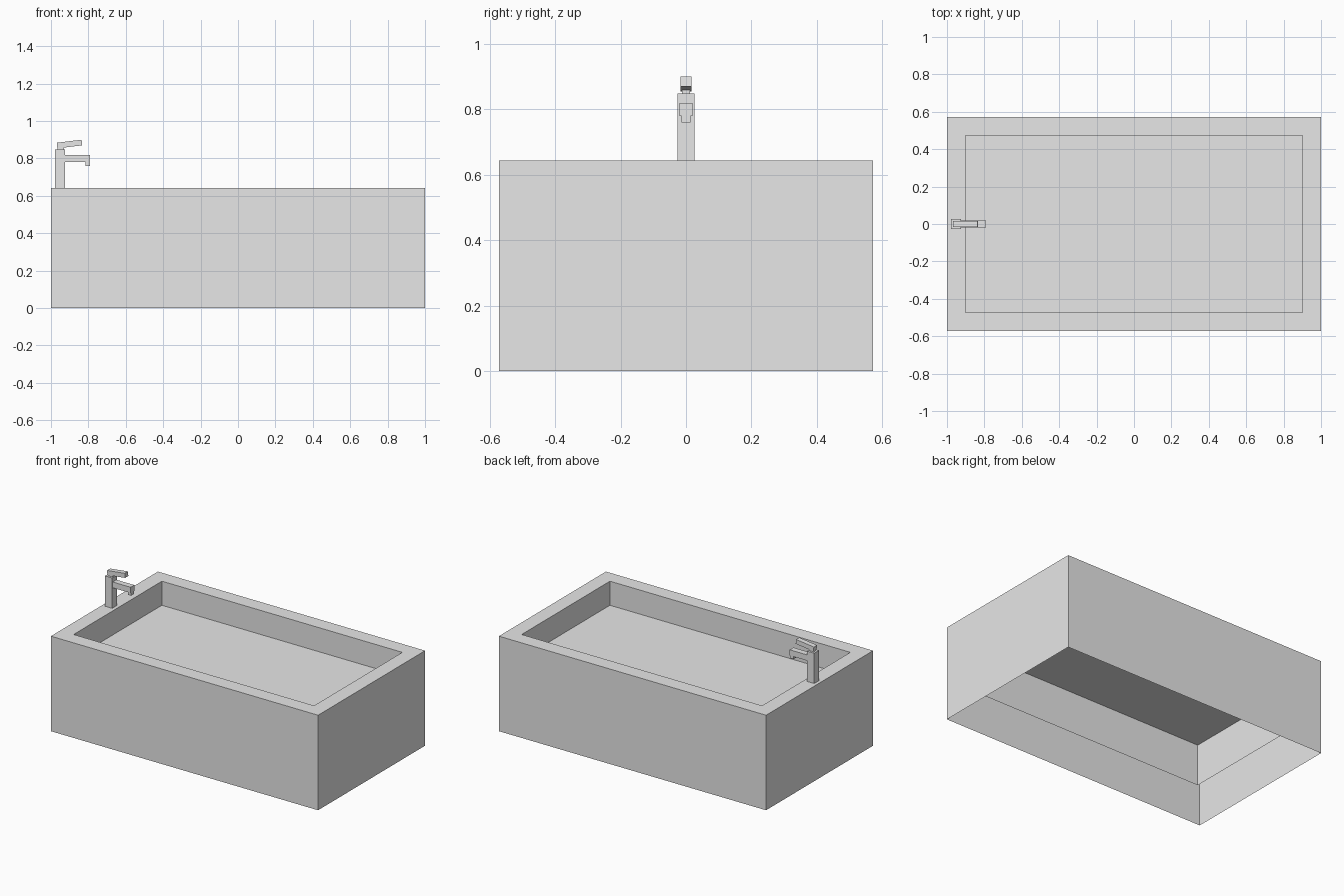
import bpy, bmesh
from mathutils import Vector

old = bpy.data.objects.get("Cube")
if old:
    bpy.data.objects.remove(old, do_unlink=True)

grey = bpy.data.materials.new("light grey")
grey.use_nodes = True
grey.diffuse_color = (0.8, 0.8, 0.8, 1)
grey.node_tree.nodes["Principled BSDF"].inputs["Base Color"].default_value = (0.8, 0.8, 0.8, 1)


def add_object(name, bm):
    mesh = bpy.data.meshes.new(name)
    bm.to_mesh(mesh)
    bm.free()
    mesh.materials.append(grey)
    obj = bpy.data.objects.new(name, mesh)
    bpy.context.collection.objects.link(obj)
    return obj


def ring(bm, hx, hy, z):
    """Rectangular loop of four vertices, counter-clockwise."""
    return [bm.verts.new((sx * hx, sy * hy, z))
            for sx, sy in ((-1, -1), (1, -1), (1, 1), (-1, 1))]


def box(name, x, y_half, z, rise=0.0):
    """Box from x and z ranges, centred on y; rise lifts the far end in x."""
    bm = bmesh.new()
    bmesh.ops.create_cube(bm, size=1)
    for v in bm.verts:
        far = v.co.x > 0
        v.co = Vector((x[far], y_half if v.co.y > 0 else -y_half,
                       z[v.co.z > 0] + (rise if far else 0)))
    return add_object(name, bm)


HALF_X, HALF_Y, RIM, TOP = 1.0, 0.572, 0.1, 0.643

# Tub shell: outer walls, rim and inner walls, open underneath
bm = bmesh.new()
loops = [ring(bm, HALF_X, HALF_Y, 0), ring(bm, HALF_X, HALF_Y, TOP),
         ring(bm, HALF_X - RIM, HALF_Y - RIM, TOP),
         ring(bm, HALF_X - RIM, HALF_Y - RIM, 0.2)]
for a, b in zip(loops, loops[1:]):
    for i in range(4):
        j = (i + 1) % 4
        bm.faces.new((a[i], a[j], b[j], b[i]))
add_object("tub_shell", bm)

# Flat sheet inside the tub
bm = bmesh.new()
bm.faces.new(ring(bm, HALF_X - RIM, HALF_Y - RIM, 0.48))
add_object("basin_floor", bm)

# Tap on the right-hand rim
box("tap_post", (-0.978, -0.924), 0.026, (TOP, 0.848))
box("tap_spout", (-0.924, -0.79), 0.02, (0.78, 0.819))
box("tap_nozzle", (-0.815, -0.79), 0.014, (0.76, 0.78))
box("tap_lever_neck", (-0.965, -0.93), 0.012, (0.848, 0.862))
lever = box("tap_lever", (-0.966, -0.833), 0.017, (0.854, 0.884), 0.016)

# Square the lever ends to its slope
for v in lever.data.vertices:
    if v.co.z > (0.885 if v.co.x > -0.9 else 0.87):
        v.co.x -= 0.003
